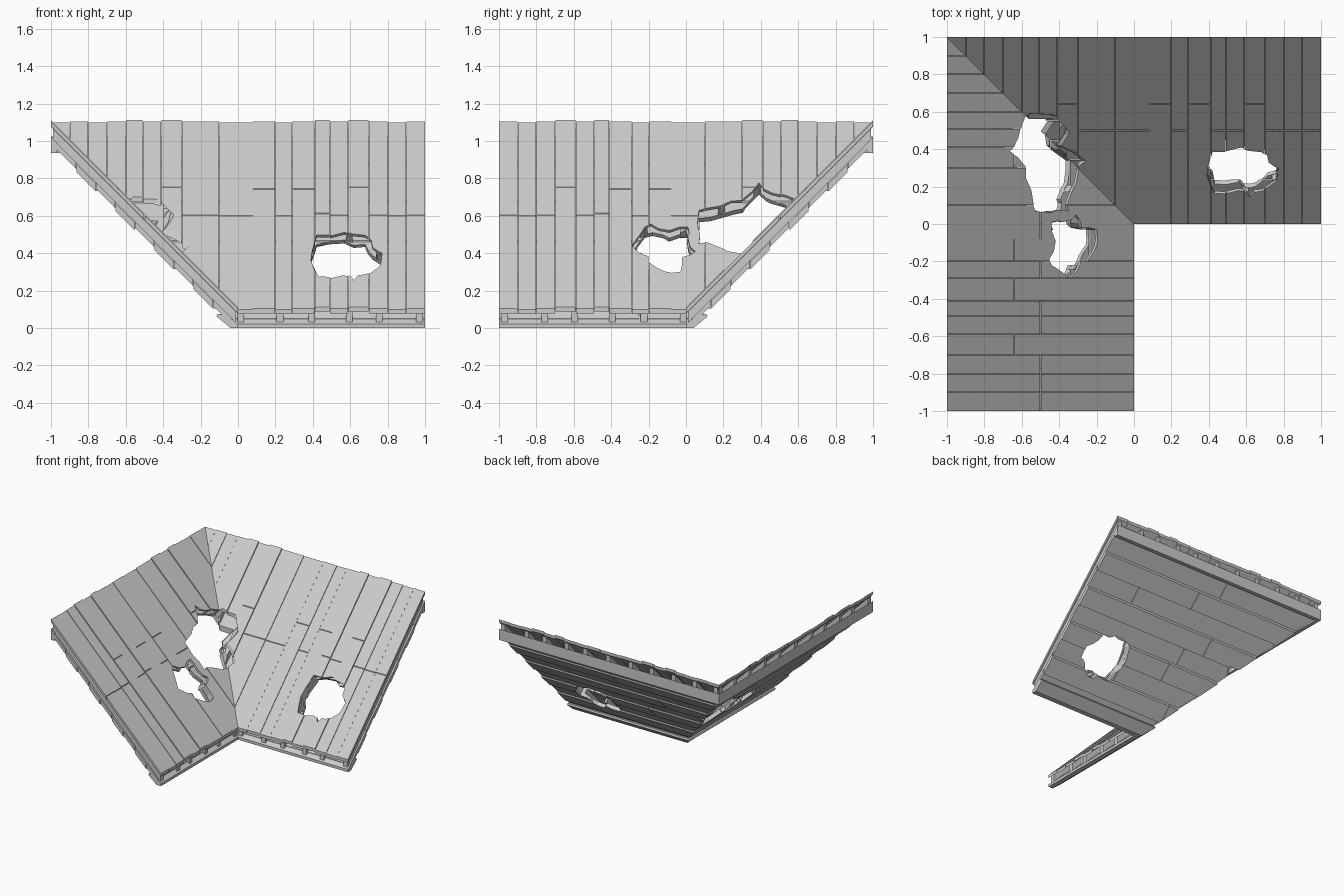
import bpy, bmesh, random
from mathutils import Vector

random.seed(4)
if "Cube" in bpy.data.objects:
    bpy.data.objects.remove(bpy.data.objects["Cube"], do_unlink=True)

grey = bpy.data.materials.new("weathered grey")
grey.use_nodes = True
colour = (0.6, 0.6, 0.6, 1)
grey.diffuse_color = colour
grey.node_tree.nodes["Principled BSDF"].inputs["Base Color"].default_value = colour


def prism(bm, bottom, top):
    """Closed solid between two matching rings of points."""
    a = [bm.verts.new(p) for p in bottom]
    b = [bm.verts.new(p) for p in top]
    bm.faces.new(a)
    bm.faces.new(b)
    for i in range(len(a)):
        j = (i + 1) % len(a)
        bm.faces.new((a[i], a[j], b[j], b[i]))


def board(bm, x0, x1, y0, y1, low, high):
    """Board on the 45 degree slope with plumb-cut ends; low and high are heights above it."""
    ring = [(x0, y0), (x1, y0), (x1, y1), (x0, y1)]
    prism(bm, [(x, y, y + low) for x, y in ring], [(x, y, y + high) for x, y in ring])


def beam(bm, profile):
    """Extrude a (y, z) profile along the whole wing."""
    prism(bm, [(-1, y, z) for y, z in profile], [(1, y, z) for y, z in profile])


def to_object(bm, name):
    bmesh.ops.recalc_face_normals(bm, faces=bm.faces)
    mesh = bpy.data.meshes.new(name)
    bm.to_mesh(mesh)
    bm.free()
    mesh.materials.append(grey)
    obj = bpy.data.objects.new(name, mesh)
    bpy.context.collection.objects.link(obj)
    return obj


# Deck planks running up the slope, some raised, each with a joint
def deck(bm):
    edges = [-1, -.9, -.8, -.7, -.6, -.51, -.41, -.3, -.1, .08, .2,
             .29, .41, .49, .59, .7, .8, .9, 1]
    raised = (-.6, -.41, .41, .59)
    for i, (x0, x1) in enumerate(zip(edges, edges[1:])):
        lift = .012 if x0 in raised else .003 * (i % 2)
        joint = .64 if x0 in (-.41, 0.08, .29, .59) else .5
        for y0, y1 in ((0, joint - .002), (joint + .002, 1)):
            board(bm, x0 + .001, x1 - .001, y0, y1, .075 + lift, .1 + lift)


# Narrow rafters leaving openings at eave and ridge
def rafters(bm):
    for x in (-.96, -.77, -.58, -.38, -.19, .015, .225, .395, .595, .755, .97):
        board(bm, x - .018, x + .018, .012, .99, .018, .077)


# Horizontal boards on the underside, alternately dropped
def lining(bm):
    count = 9
    step = .94 / count
    for i in range(count):
        y = .03 + i * step
        drop = .014 * (i % 2)
        joint = random.uniform(-.3, .6)
        for x0, x1 in ((-1, joint - .002), (joint + .002, 1)):
            board(bm, x0, x1, y + .001, y + step - .001, -.016 - drop, .02 - drop / 2)


def eave(bm):
    beam(bm, [(0, 0), (.04, 0), (.115, .062), (.11, .075), (.06, .07), (0, .022)])


def ridge(bm):
    beam(bm, [(.968, .935), (1, .935), (1, 1.025), (.968, .99)])


# Jagged holes, given on the deck surface
holes = {
    "left": [(.39, .26), (.42, .39), (.57, .41), (.68, .39), (.72, .33), (.77, .3),
             (.76, .23), (.68, .18), (.62, .15), (.56, .18), (.43, .17)],
    "right": [(-.31, .05), (-.28, -.02), (-.2, -.03), (-.2, -.11), (-.25, -.2), (-.29, -.22),
              (-.34, -.29), (-.44, -.22), (-.45, -.18), (-.42, -.09), (-.44, .01), (-.38, .01)],
    "valley": [(-.58, .59), (-.45, .56), (-.41, .42), (-.3, .34), (-.31, .22), (-.35, .13),
               (-.35, .07), (-.45, .06), (-.53, .07), (-.55, .18), (-.58, .3), (-.67, .39),
               (-.62, .46)],
}


def cutter(name):
    """Prism square to the slope, with extra splintered points along its outline."""
    points = [Vector(p) for p in holes[name]]
    outline = []
    for p, q in zip(points, points[1:] + points[:1]):
        middle = (p + q) / 2
        outline.append(p)
        outline.append(middle + Vector((random.uniform(-.014, .014), random.uniform(-.014, .014))))
    on_left = name == "left"
    normal = Vector((0, -1, 1)) if on_left else Vector((1, 0, 1))
    surface = [Vector((p.x, p.y, .1 + (p.y if on_left else -p.x))) for p in outline]
    bm = bmesh.new()
    prism(bm, [p - normal * .16 for p in surface], [p + normal * .08 for p in surface])
    obj = to_object(bm, "hole_cutter")
    obj.hide_render = True
    return obj


def cut(obj, name):
    tool = cutter(name)
    mod = obj.modifiers.new("hole", "BOOLEAN")
    mod.operation = "DIFFERENCE"
    mod.solver = "EXACT"
    mod.object = tool
    bpy.context.view_layer.update()
    graph = bpy.context.evaluated_depsgraph_get()
    mesh = bpy.data.meshes.new_from_object(obj.evaluated_get(graph))
    obj.modifiers.clear()
    obj.data = mesh
    bpy.data.objects.remove(tool, do_unlink=True)


# Two wings mitred along the valley, the second mirrored across it
parts = {"deck_planks": deck, "rafters": rafters, "underside_boards": lining,
         "eave_beam": eave, "ridge_beam": ridge}
for side in ("left", "right"):
    for part, build in parts.items():
        bm = bmesh.new()
        build(bm)
        bmesh.ops.bisect_plane(bm, geom=bm.verts[:] + bm.edges[:] + bm.faces[:],
                               plane_co=(0, 0, 0), plane_no=(1, 1, 0), clear_inner=True)
        bmesh.ops.holes_fill(bm, edges=[e for e in bm.edges if e.is_boundary])
        if side == "right":
            for v in bm.verts:
                v.co.x, v.co.y = -v.co.y, -v.co.x
        obj = to_object(bm, side + "_" + part)
        if build in (deck, rafters, lining):
            cut(obj, side)
            cut(obj, "valley")
